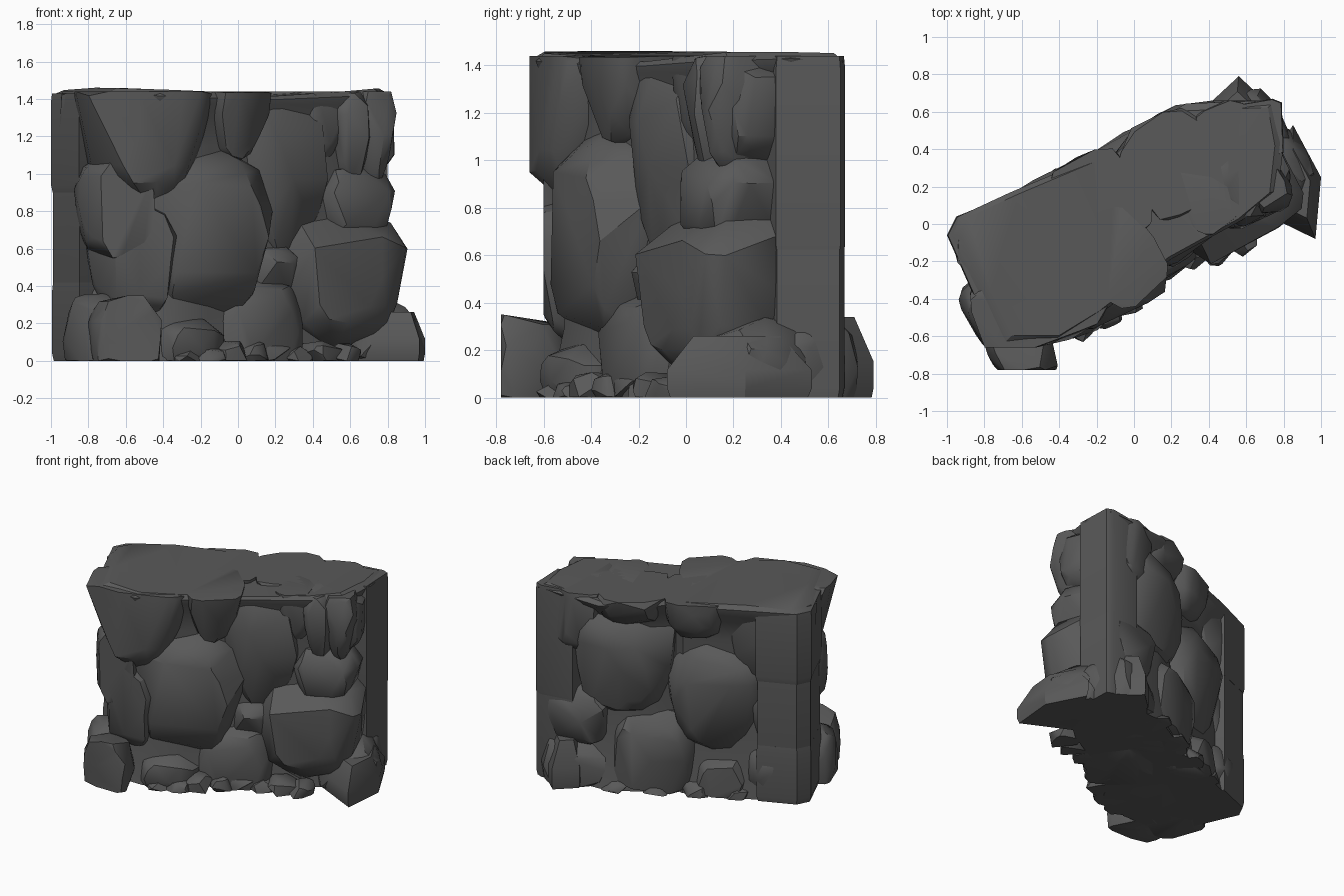
import bpy, bmesh, math, random
from mathutils import Vector, Matrix

if "Cube" in bpy.data.objects:
    bpy.data.objects.remove(bpy.data.objects["Cube"])

random.seed(7)
ROT = Matrix.Rotation(math.radians(28), 3, 'Z')   # the wall runs diagonally
TOP = 1.44

stone = bpy.data.materials.new("dark_grey_stone")
stone.diffuse_color = (0.10, 0.10, 0.10, 1)
stone.use_nodes = True
stone.node_tree.nodes["Principled BSDF"].inputs["Base Color"].default_value = stone.diffuse_color


def finish(name, bm):
    bmesh.ops.recalc_face_normals(bm, faces=bm.faces)
    me = bpy.data.meshes.new(name)
    bm.to_mesh(me)
    bm.free()
    me.materials.append(stone)
    ob = bpy.data.objects.new(name, me)
    bpy.context.collection.objects.link(ob)
    bpy.ops.object.select_all(action='DESELECT')
    ob.select_set(True)
    bpy.context.view_layer.objects.active = ob
    bpy.ops.object.shade_smooth_by_angle(angle=math.radians(32))


def hull(name, points):
    bm = bmesh.new()
    for p in points:
        bm.verts.new(p)
    res = bmesh.ops.convex_hull(bm, input=bm.verts)
    loose = {g for g in res["geom_interior"] + res["geom_unused"]
             if isinstance(g, bmesh.types.BMVert)}
    bmesh.ops.delete(bm, geom=list(loose), context='VERTS')
    bmesh.ops.remove_doubles(bm, verts=bm.verts, dist=0.004)
    finish(name, bm)


def rock(name, u, v, z, taper=0.0, power=0.7, count=60):
    """Chipped boulder filling ranges along, across and up the wall."""
    bm = bmesh.new()
    bmesh.ops.create_icosphere(bm, subdivisions=3, radius=1)
    pts = random.sample([p.co.copy() for p in bm.verts], count)
    bm.free()
    for p in pts:
        for i in range(3):
            p[i] = math.copysign(abs(p[i]) ** power, p[i])
        k = 1 - taper * max(0.0, 0.3 - p.z) / 1.3
        p.x *= k
        p.y *= 0.5 + 0.5 * k
        p *= random.uniform(0.96, 1.03)
    lo = [min(p[i] for p in pts) for i in range(3)]
    hi = [max(p[i] for p in pts) for i in range(3)]
    out = []
    for p in pts:
        q = Vector([r[0] + (p[i] - lo[i]) / (hi[i] - lo[i]) * (r[1] - r[0])
                    for i, r in enumerate((u, v, z))])
        q.z = min(max(q.z, 0), TOP)
        q = ROT @ q
        # worn flat at the wall's outer limits, wider at the foot
        reach = .78 if z[1] < .4 else .66 if z[1] > 1.2 else .6
        q.y = min(max(q.y, -reach), max(reach, .66))
        q.x = max(q.x, -.99)
        out.append(q)
    hull(name, out)


def block(name, outline, z0, z1, size=1.0, top=.97):
    """Straight-sided stone with worn edges above and below."""
    c = sum((Vector(p) for p in outline), Vector((0, 0))) / len(outline)
    shoulder = z1 - (.05 if top > .9 else (z1 - z0) * .55)
    pts = []
    for z, s in ((z0, .95), (z0 + .04, 1), (shoulder, 1), (z1, top)):
        pts += [(*(c + (Vector(p) - c) * s * size), z) for p in outline]
    hull(name, pts)


def stacked(name, outline, levels):
    """Rings following the outline of the wall, one per height and scale."""
    bm = bmesh.new()
    rings = []
    for z, s in levels:
        rings.append([bm.verts.new((x * s, y * s, z - (.02 * math.cos(3.5 * (x - .2))
                      + random.uniform(-.008, .008) if z > 1.4 else 0))) for x, y in outline])
    for a, b in zip(rings, rings[1:]):
        for i in range(len(a)):
            j = (i + 1) % len(a)
            bm.faces.new((a[i], a[j], b[j], b[i]))
    bm.faces.new(rings[0][::-1])
    bm.faces.new(rings[-1])
    bmesh.ops.triangulate(bm, faces=[f for f in bm.faces if len(f.verts) > 4])
    finish(name, bm)


# Inner wall widening into the worn top
rim = [(-1, -.06), (-.95, .04), (-.67, .17), (-.22, .36), (-.13, .34), (.02, .5), (.28, .65),
       (.77, .67), (.81, .45), (.78, .18), (.6, .03), (.2, -.19), (-.2, -.5),
       (-.43, -.64), (-.7, -.64), (-.82, -.4)]
stacked("wall_core", rim, [(0, .9), (.3, .8), (1.15, .76), (1.3, .84), (1.37, .96), (1.41, .99), (1.44, .93)])

# Straight corner stones at both ends
right_end = [(.5, .63), (.74, .67), (.79, .65), (.8, .38), (.5, .25)]
block("right_corner_stone", right_end, .6, 1.44)
block("right_corner_foot", right_end, 0, .95, .98)
left_end = [(-1, -.06), (-.95, .04), (-.68, .15), (-.55, -.1), (-.85, -.4)]
block("left_corner_stone", left_end, .9, 1.43)
block("left_end_slab", left_end, .2, 1.07, .94)
block("left_end_foot", left_end, 0, .42, .97)


def front_depth(u, z):
    """Front face is hollowed right of the middle."""
    return -.41 + .12 * math.exp(-((u - .2) / .25) ** 2)


def back_depth(u, z):
    """Back face falls away toward the right end."""
    return .46 - max(0, u - .45) * .3


# Boulders: start and end along the wall, bottom and top
front = {
    "upper_left_boulder": (-1.02, -.3, .77, 1.7),
    "middle_boulder": (-.7, .1, .19, 1.14),
    "upper_right_boulder": (-.13, .48, .5, 1.42),
    "lower_right_boulder": (.12, .88, .06, .82),
    "top_middle_stone": (-.36, .06, 1.03, 1.6),
    "left_shoulder_stone": (-.97, -.66, .55, 1.08),
    "left_middle_stone": (-.9, -.5, .2, .85),
    "foot_stone": (-.66, -.22, -.1, .24),
    "foot_boulder": (-.3, .3, -.15, .46),
    "gap_stone": (-.06, .3, .3, .62),
    "right_top_stone": (.26, .54, .98, 1.6),
    "right_cleft_stone": (.46, .7, .9, 1.5),
    "right_outer_stone": (.6, .84, .93, 1.5),
    "right_middle_stone": (.4, .86, .6, 1.04),
    "right_foot_boulder": (.55, 1, -.1, .34),
}
back = {
    "right_boulder": (.02, .76, .54, 1.34),
    "left_boulder": (-.64, .1, .24, 1.13),
    "lower_boulder": (-.14, .5, -.08, .6),
    "top_right_stone": (.5, .9, .95, 1.6),
    "top_middle_stone": (-.34, .14, 1.12, 1.6),
    "top_gap_stone": (.08, .6, 1.2, 1.6),
    "top_left_boulder": (-.93, -.3, .8, 1.7),
    "right_middle_stone": (.44, .92, .26, .72),
    "lower_right_boulder": (.42, .97, -.1, .36),
    "lower_left_boulder": (-.9, -.42, -.1, .42),
    "lower_left_stone": (-.5, -.08, -.1, .3),
    "left_middle_stone": (-.87, -.48, .32, .86),
}
for side, table, depth, inner in (("front", front, front_depth, .15),
                                  ("back", back, back_depth, -.1)):
    for part, (u0, u1, z0, z1) in table.items():
        face = depth((u0 + u1) / 2, z0)
        if part.startswith("right") and side == "front":
            face += .1                       # upper right is set back
        # high stones hang to a point, base stones stand square
        taper = .5 if z1 > 1.2 and side == "front" else .25 if z0 > 0 else 0
        rock(f"{side}_{part}", (u0, u1), sorted((face, inner)), (z0, z1), taper)

# Rounded stone at the upper right end
rock("right_end_stone", (.5, .88), (-.24, .12), (.98, 1.43), .2, .6)

# Foot boulders spreading at the left end
rock("left_foot_boulder", (-1.02, -.67), (-.52, -.1), (-.15, .35), 0, .75)
rock("left_foot_stone", (-1.03, -.7), (-.25, .15), (-.15, .36))

# Low sloping stones at the right end and back
block("right_toe", [(.97, -.08), (1, .25), (.85, .53), (.6, .1)], 0, .26, 1, .6)
block("back_toe", [(.42, .66), (.56, .79), (.7, .66), (.5, .4)], 0, .34, 1, .5)

# Pebbles along the front and back foot
for i in range(12):
    u = -.5 + .14 * i if i < 8 else -.4 + .28 * (i - 8)
    v = (-.43 + .08 * math.exp(-((u - .1) / .2) ** 2), -.2) if i < 8 else (.25, .45)
    w = random.uniform(.07, .11)
    rock(f"pebble_{i}", (u - w, u + w), v, (-.05, random.uniform(.06, .13)), 0, .8, 24)
